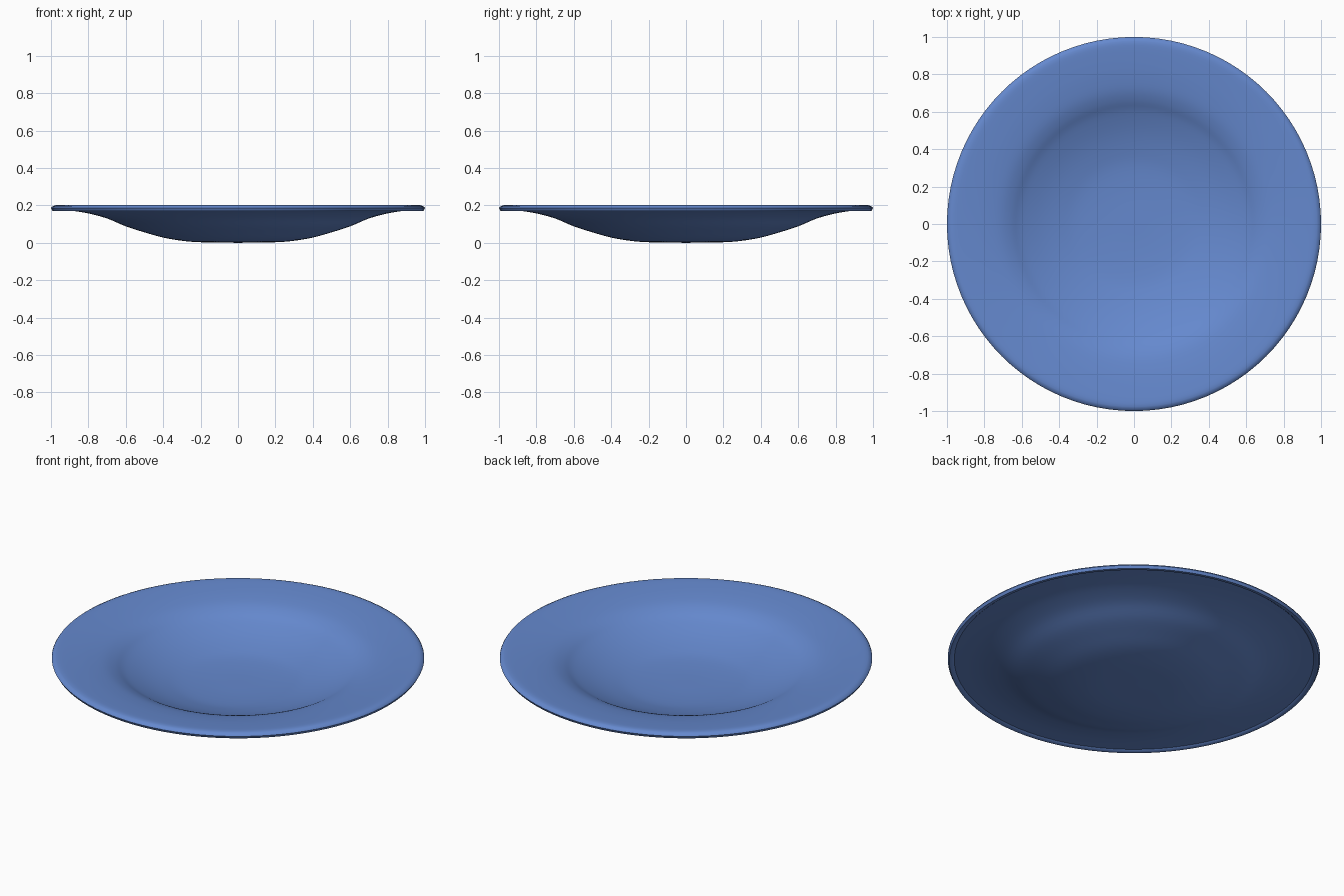
import bpy, bmesh, math
from mathutils import Vector

if "Cube" in bpy.data.objects:
    bpy.data.objects.remove(bpy.data.objects["Cube"])

SIDES = 96

# Plate cross-section (radius, height): underside, rim, then upper surface
under = [(0, 0), (0.2, 0.003), (0.3, 0.011), (0.4, 0.028), (0.5, 0.056), (0.6, 0.088),
         (0.7, 0.13), (0.8, 0.157), (0.88, 0.17), (0.965, 0.178)]
rim = [(0.975, 0.17), (0.992, 0.17), (1.0, 0.185), (0.995, 0.193)]
upper = [(0.98, 0.2), (0.955, 0.202), (0.88, 0.196), (0.8, 0.187), (0.72, 0.173),
         (0.66, 0.152), (0.6, 0.122), (0.5, 0.085), (0.4, 0.058), (0.3, 0.04),
         (0.15, 0.031), (0, 0.03)]


def smooth_line(points, steps=4):
    """Catmull-Rom curve through the points."""
    p = [Vector(q) for q in points]
    p = [p[0]] + p + [p[-1]]
    out = []
    for i in range(1, len(p) - 2):
        a, b, c, d = p[i - 1:i + 3]
        for s in range(steps):
            t = s / steps
            out.append(0.5 * (2 * b + (c - a) * t + (2 * a - 5 * b + 4 * c - d) * t * t
                              + (3 * b - a - 3 * c + d) * t ** 3))
    return out + [p[-1]]


profile = smooth_line(under) + [Vector(q) for q in rim] + smooth_line(upper)

# Plate: lathe the cross-section around z
bm = bmesh.new()
verts = [bm.verts.new((max(q.x, 0), 0, max(q.y, 0))) for q in profile]
edges = [bm.edges.new(pair) for pair in zip(verts, verts[1:])]
bmesh.ops.spin(bm, geom=verts + edges, cent=(0, 0, 0), axis=(0, 0, 1),
               angle=math.tau, steps=SIDES, use_merge=True)
bmesh.ops.remove_doubles(bm, verts=bm.verts, dist=0.0001)
bmesh.ops.recalc_face_normals(bm, faces=bm.faces)
mesh = bpy.data.meshes.new("plate")
bm.to_mesh(mesh)
bm.free()
plate = bpy.data.objects.new("plate", mesh)
bpy.context.collection.objects.link(plate)

# Blue glaze
glaze = bpy.data.materials.new("blue_glaze")
glaze.diffuse_color = (0.13, 0.25, 0.62, 1)
glaze.use_nodes = True
glaze.node_tree.nodes["Principled BSDF"].inputs["Base Color"].default_value = glaze.diffuse_color
mesh.materials.append(glaze)

bpy.context.view_layer.objects.active = plate
plate.select_set(True)
bpy.ops.object.shade_smooth_by_angle(angle=math.radians(40))
